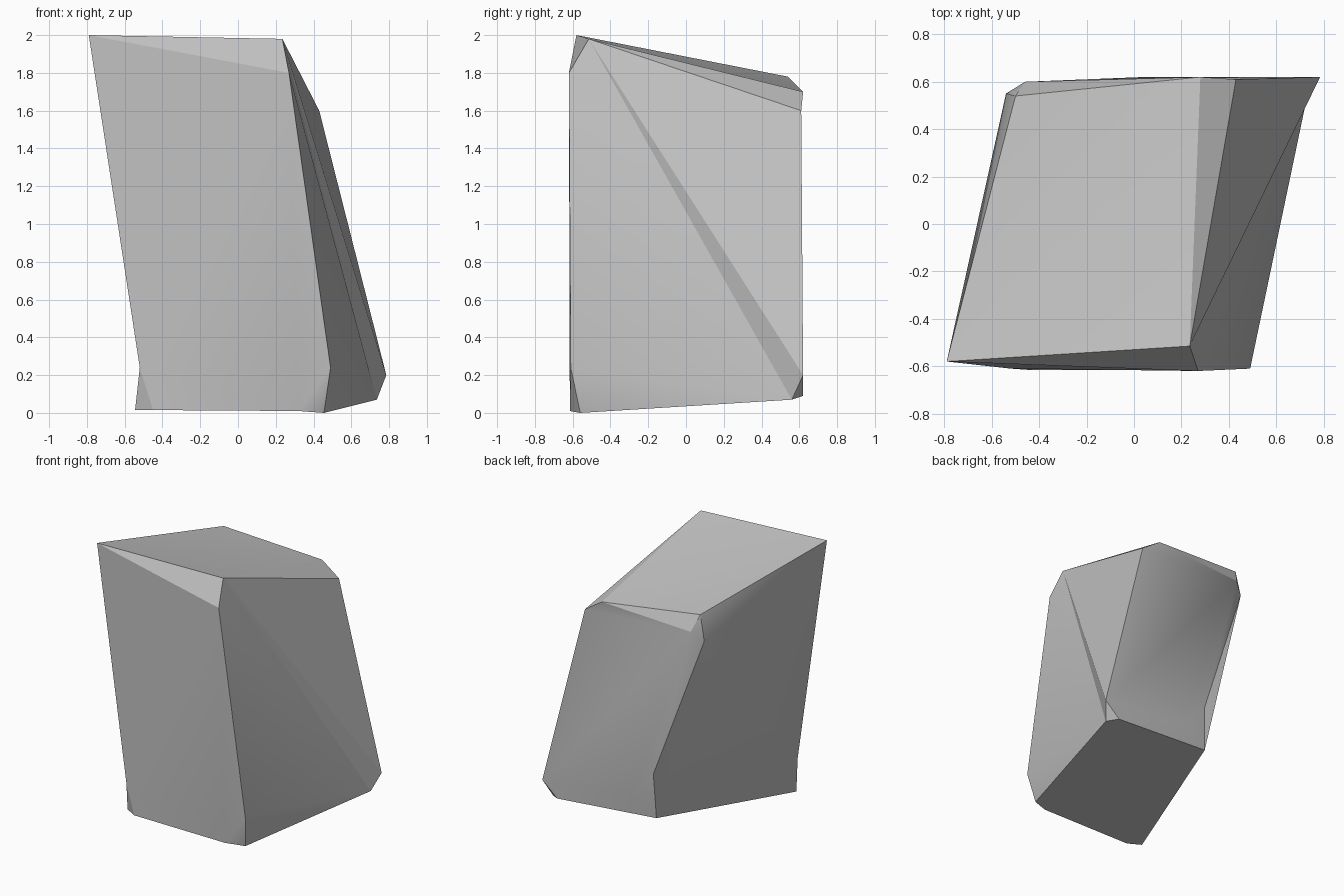
import bpy
import bmesh
from math import radians

old = bpy.data.objects.get("Cube")
if old:
    bpy.data.objects.remove(old, do_unlink=True)

# Stone colour
stone = bpy.data.materials.new("stone_grey")
stone.use_nodes = True
grey = (0.54, 0.54, 0.54, 1)
stone.diffuse_color = grey
shader = next(n for n in stone.node_tree.nodes if n.type == "BSDF_PRINCIPLED")
shader.inputs["Base Color"].default_value = grey
shader.inputs["Roughness"].default_value = 0.9

# Chipped corners of the leaning block
corners = {
    # top front
    "front_peak": (-.79, -.58, 2), "front_top": (.235, -.515, 1.98),
    "front_chip": (.27, -.62, 1.8),
    # top back
    "back_top": (.28, .62, 1.7), "back_side": (.43, .61, 1.6),
    "rear_peak": (-.5, .54, 1.78), "rear_chip": (-.46, .6, 1.66),
    "rear_side": (-.54, .55, 1.59),
    # bottom front
    "toe_high": (.49, -.61, .24), "toe_front": (.32, -.615, .01),
    "toe_base": (.455, -.56, 0), "foot_high": (-.52, -.61, .24),
    "foot_base": (-.545, -.56, .015), "foot_front": (-.45, -.615, .015),
    # bottom back
    "heel_high": (.785, .62, .2), "heel_base": (.735, .56, .07),
    "heel_back": (.66, .62, .09), "notch_high": (-.15, .61, .49),
    "notch_base": (-.165, .594, .15), "notch_back": (.04, .62, .28),
}

facets = [
    # top and its chipped edges
    "front_peak front_top back_top",
    "front_peak back_top rear_peak",
    "front_peak front_chip front_top",
    "front_top back_side back_top",
    "front_peak rear_peak rear_side",
    "rear_peak rear_chip rear_side",
    "rear_peak back_top rear_chip",
    "back_top back_side rear_chip",
    # front
    "front_peak foot_high foot_front toe_front toe_high front_chip",
    "foot_high foot_base foot_front",
    "toe_front toe_base toe_high",
    # side toward positive x
    "front_top heel_high back_side",
    "front_top heel_base heel_high",
    "front_top front_chip heel_base",
    "front_chip toe_high heel_base",
    "toe_high toe_base heel_base",
    "heel_base heel_back heel_high",
    # back
    "back_side heel_high heel_back notch_back rear_chip",
    "heel_back notch_base notch_back",
    "notch_base notch_high notch_back",
    "rear_chip notch_back notch_high",
    "rear_chip notch_high rear_side",
    # side toward negative x
    "front_peak rear_side notch_high notch_base foot_base foot_high",
    # underside
    "foot_base notch_base heel_back heel_base toe_base toe_front foot_front",
]

bm = bmesh.new()
verts = {name: bm.verts.new(co) for name, co in corners.items()}
for facet in facets:
    bm.faces.new([verts[name] for name in facet.split()])
bmesh.ops.recalc_face_normals(bm, faces=bm.faces[:])

mesh = bpy.data.meshes.new("rock")
bm.to_mesh(mesh)
bm.free()
mesh.materials.append(stone)
rock = bpy.data.objects.new("rock", mesh)
bpy.context.collection.objects.link(rock)

# Soft shading within facets, crisp edges between them
bpy.ops.object.select_all(action="DESELECT")
rock.select_set(True)
bpy.context.view_layer.objects.active = rock
bpy.ops.object.shade_smooth_by_angle(angle=radians(30))
